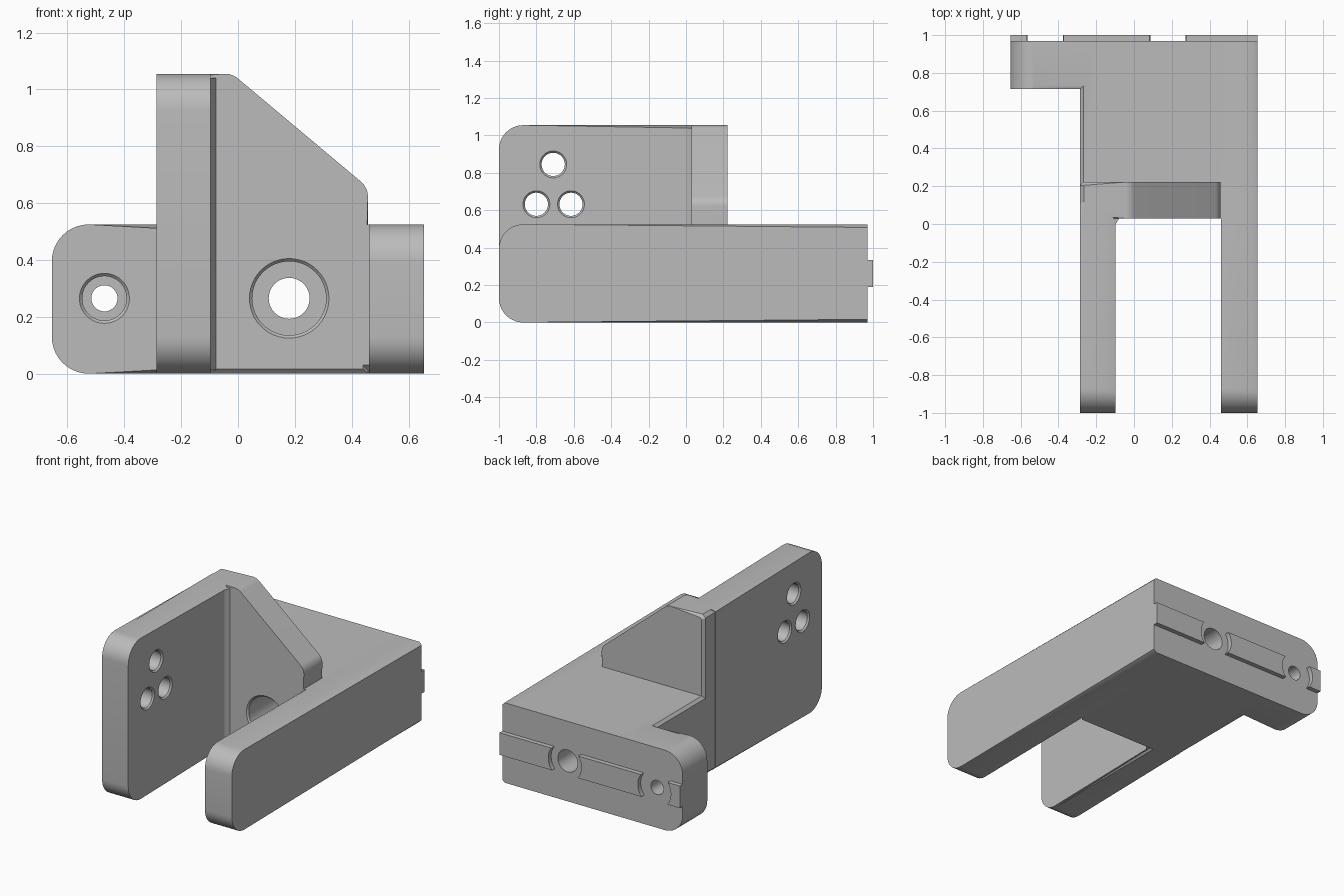
import bpy, bmesh, math
from mathutils import Vector

cube = bpy.data.objects.get("Cube")
if cube:
    bpy.data.objects.remove(cube, do_unlink=True)

BACK, HIGH, TOP = 0.97, 1.055, 0.525
CHAMFER = 0.017

grey = bpy.data.materials.new("matte grey")
grey.use_nodes = True
colour = (0.5, 0.5, 0.5, 1)
grey.diffuse_color = colour
grey.node_tree.nodes["Principled BSDF"].inputs["Base Color"].default_value = colour


def place(axis, t, a, b):
    """Point at distance t along an axis, with a and b across it."""
    return {"X": (t, a, b), "Y": (a, t, b), "Z": (a, b, t)}[axis]


def finish(bm, name):
    bmesh.ops.recalc_face_normals(bm, faces=bm.faces[:])
    mesh = bpy.data.meshes.new(name)
    bm.to_mesh(mesh)
    bm.free()
    mesh.materials.append(grey)
    obj = bpy.data.objects.new(name, mesh)
    bpy.context.collection.objects.link(obj)
    return obj


def outline(corners):
    """Corners are (a, b) or (a, b, radius); a radius rounds the corner."""
    points = []
    for i, c in enumerate(corners):
        p = Vector(c[:2])
        if len(c) == 2:
            points.append(p)
            continue
        u = (Vector(corners[i - 1][:2]) - p).normalized()
        v = (Vector(corners[(i + 1) % len(corners)][:2]) - p).normalized()
        half = u.angle(v) / 2
        centre = p + (u + v).normalized() * c[2] / math.sin(half)
        start = p + u * c[2] / math.tan(half) - centre
        end = p + v * c[2] / math.tan(half) - centre
        steps = 10 if c[2] > 0.03 else 1
        sweep = math.pi - 2 * half
        for k in range(steps + 1):
            f = k / steps
            points.append(centre + (start * math.sin((1 - f) * sweep)
                                    + end * math.sin(f * sweep)) / math.sin(sweep)
                          if abs(math.sin(sweep)) < 0.999 else
                          centre + start * math.cos(f * sweep) + end * math.sin(f * sweep))
    return points


def prism(name, axis, start, end, corners, chamfer=CHAMFER):
    """Extruded outline with chamfered rims, left sharp on the mounting face."""
    bm = bmesh.new()
    pts = outline(corners)
    rings = [[bm.verts.new(place(axis, t, *p)) for p in pts] for t in (start, end)]
    caps = [bm.faces.new(r) for r in rings]
    for i in range(len(pts)):
        j = (i + 1) % len(pts)
        bm.faces.new((rings[0][i], rings[0][j], rings[1][j], rings[1][i]))
    if chamfer:
        rims = [e for f in caps for e in f.edges
                if min(v.co.y for v in e.verts) < BACK - 0.001]
        bmesh.ops.bevel(bm, geom=rims, offset=chamfer, segments=1,
                        affect="EDGES", profile=0.5)
    return finish(bm, name)


def bore(name, axis, a, b, steps, sides=48):
    """Turned cutter made of (distance, radius) steps."""
    bm = bmesh.new()
    rings = []
    for t, r in steps:
        angles = [2 * math.pi * k / sides for k in range(sides)]
        rings.append([bm.verts.new(place(axis, t, a + r * math.cos(q), b + r * math.sin(q)))
                      for q in angles])
    bm.faces.new(rings[0])
    bm.faces.new(rings[-1])
    for lo, hi in zip(rings, rings[1:]):
        for k in range(sides):
            m = (k + 1) % sides
            bm.faces.new((lo[k], lo[m], hi[m], hi[k]))
    obj = finish(bm, name)
    obj.hide_render = True
    return obj


def combine(target, other, operation):
    mod = target.modifiers.new(operation.lower(), "BOOLEAN")
    mod.operation, mod.solver, mod.object = operation, "EXACT", other
    bpy.context.view_layer.objects.active = target
    bpy.ops.object.modifier_apply(modifier=mod.name)
    bpy.data.objects.remove(other, do_unlink=True)


# Central block
bracket = prism("bracket_body", "X", -0.285, 0.6,
                [(0.03, 0, 0.03), (BACK, 0), (BACK, TOP), (0.03, TOP)])

# Low arm, tall arm, gusset wall, corner fillet and side ear
low_arm = prism("low_arm", "X", 0.46, 0.655,
                [(-1, 0, 0.13), (BACK, 0), (BACK, TOP), (-1, TOP, 0.13)])
tall_arm = prism("tall_arm", "X", -0.287, -0.097,
                 [(-1, 0, 0.13), (0.12, 0), (0.12, HIGH), (-1, HIGH, 0.13)])
gusset = prism("gusset", "Y", 0.03, 0.222,
               [(-0.285, 0, 0.02), (0.457, 0), (0.457, 0.655, 0.07),
                (-0.02, HIGH, 0.07), (-0.285, HIGH, 0.02)])
fillet = prism("corner_fillet", "Z", 0.012, 1.04,
               [(-0.12, 0), (-0.097, 0), (-0.078, 0.03), (-0.078, 0.06), (-0.12, 0.06)], 0)
ear = prism("side_ear", "Y", 0.715, BACK,
            [(-0.655, 0, 0.13), (-0.2, 0), (-0.2, TOP), (-0.655, TOP, 0.13)])
for part in (low_arm, tall_arm, gusset, fillet, ear):
    combine(bracket, part, "UNION")

# Locating key on the mounting face, interrupted around both bolt holes
key = prism("locating_key", "Y", 0.95, 1.0,
            [(-0.655, 0.19), (0.655, 0.19), (0.655, 0.335), (-0.655, 0.335)], 0)
for x in (0.18, -0.47):
    combine(key, bore("key_gap", "Y", x, 0.265, [(0.9, 0.12), (1.1, 0.12)]), "DIFFERENCE")
combine(bracket, key, "UNION")

# Counterbored bolt holes
for x, front, seat, head, shank in ((0.18, 0.03, 0.5, 0.13, 0.072),
                                    (-0.47, 0.715, 0.82, 0.078, 0.046)):
    combine(bracket, bore("bolt_hole", "Y", x, 0.265,
                          [(front - 0.01, head + 0.02), (front + 0.01, head),
                           (seat, head), (seat, shank), (1.1, shank)]), "DIFFERENCE")

# Three countersunk holes through the tall arm
for y, z in ((-0.71, 0.845), (-0.80, 0.632), (-0.615, 0.632)):
    combine(bracket, bore("arm_hole", "X", y, z,
                          [(-0.297, 0.082), (-0.277, 0.062), (-0.107, 0.062),
                           (-0.087, 0.082)]), "DIFFERENCE")

bracket.name = "bracket"
bpy.ops.object.select_all(action="DESELECT")
bracket.select_set(True)
bpy.context.view_layer.objects.active = bracket
bpy.ops.object.shade_smooth_by_angle(angle=math.radians(30))
